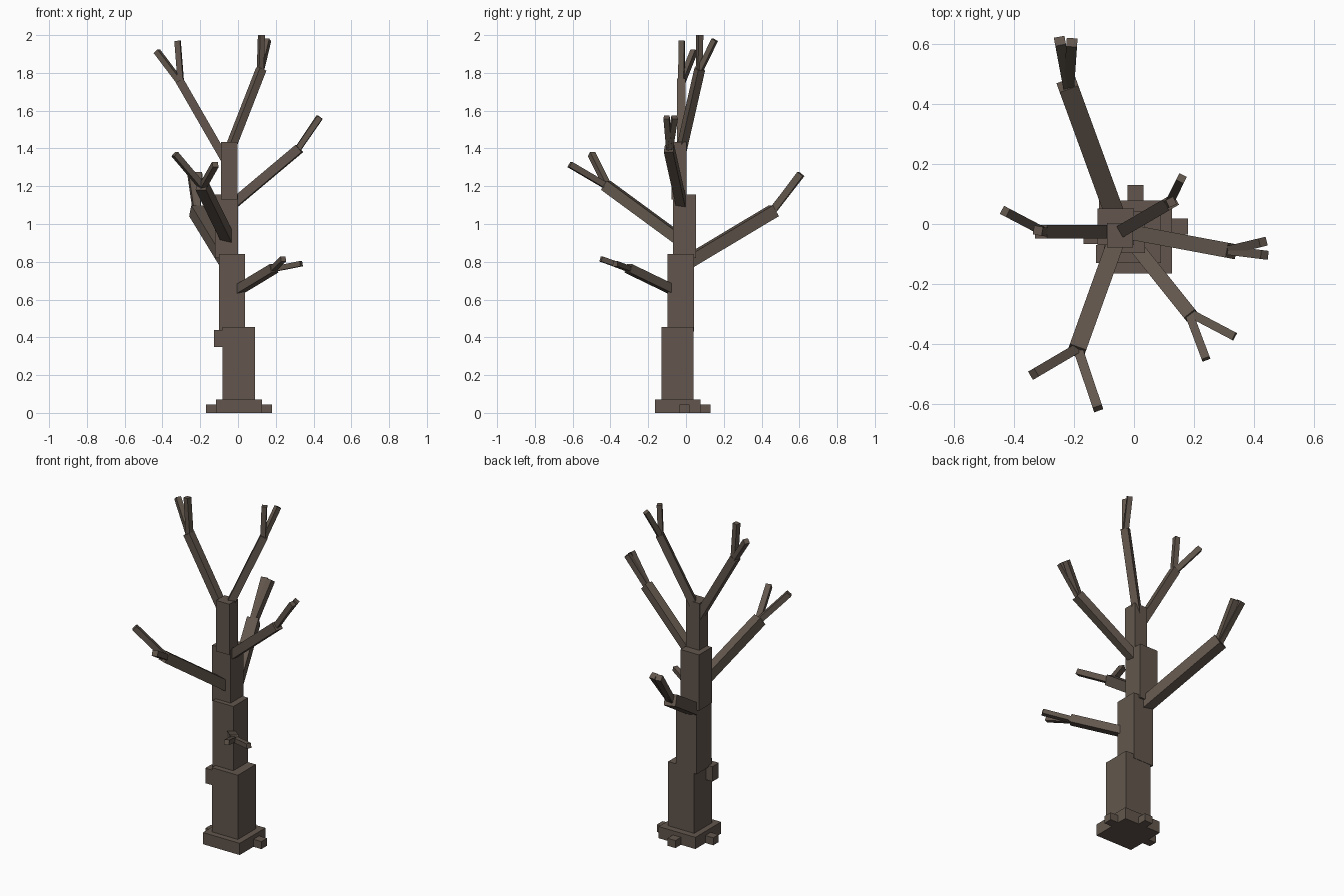
import bpy
from mathutils import Vector, Matrix

cube = bpy.data.objects.get("Cube")
if cube:
    bpy.data.objects.remove(cube, do_unlink=True)

# Single bark colour
bark = bpy.data.materials.new("bark brown")
bark.use_nodes = True
COLOR = (0.122, 0.094, 0.074, 1)
bark.diffuse_color = COLOR
shader = bark.node_tree.nodes["Principled BSDF"]
shader.inputs["Base Color"].default_value = COLOR
shader.inputs["Roughness"].default_value = 0.9


def add_block(name, matrix):
    """Unit cube placed by a matrix that is baked into the mesh."""
    bpy.ops.mesh.primitive_cube_add(size=1)
    ob = bpy.context.object
    ob.name = name
    ob.data.transform(matrix)
    ob.data.materials.append(bark)
    return ob


def box(name, x, y, z):
    """Axis-aligned block from (min, max) ranges."""
    mid = Vector([(a + b) / 2 for a, b in (x, y, z)])
    size = [b - a for a, b in (x, y, z)]
    return add_block(name, Matrix.Translation(mid) @ Matrix.Diagonal((*size, 1)))


def beam(name, start, end, width):
    """Square beam between two points with its side edges kept level."""
    a, b = Vector(start), Vector(end)
    along = (b - a).normalized()
    side = along.cross(Vector((0, 0, 1)))
    side = side.normalized() if side.length > 0.02 else Vector((0, 1, 0))
    up = side.cross(along)
    rot = Matrix((side, along, up)).transposed().to_4x4()
    scale = Matrix.Diagonal((width, (b - a).length, width, 1))
    return add_block(name, Matrix.Translation((a + b) / 2) @ rot @ scale)


# Base and stacked, slightly offset trunk sections
box("trunk_base", (-0.117, 0.127), (-0.165, 0.078), (0, 0.07))
box("trunk_lower", (-0.082, 0.09), (-0.13, 0.04), (0.05, 0.455))
box("trunk_middle", (-0.1, 0.037), (-0.097, 0.042), (0.43, 0.84))
box("trunk_upper", (-0.122, 0.0), (-0.07, 0.052), (0.82, 1.155))
box("trunk_top", (-0.09, -0.003), (-0.078, 0.003), (1.13, 1.435))

# Roots and the knot on the lower trunk
box("left_root", (0.1, 0.18), (-0.035, 0.018), (0, 0.045))
box("right_root", (-0.169, -0.1), (-0.067, -0.017), (0, 0.045))
box("back_root", (-0.021, 0.032), (0.05, 0.13), (0, 0.045))
box("knot", (-0.126, -0.07), (-0.13, -0.07), (0.35, 0.44))

# Branches: name, start, end, width, twig width, twig tips
BRANCHES = [
    ("top_right", (-0.045, -0.025, 1.30), (-0.31, -0.025, 1.76), 0.045, 0.03,
     [(-0.43, 0.042, 1.915), (-0.32, -0.022, 1.97)]),
    ("top_left", (-0.045, -0.025, 1.39), (0.123, 0.073, 1.82), 0.042, 0.028,
     [(0.124, 0.073, 2.0), (0.158, 0.152, 1.975)]),
    ("upper_left", (-0.05, -0.02, 1.085), (0.325, -0.09, 1.40), 0.05, 0.03,
     [(0.43, -0.06, 1.565), (0.435, -0.103, 1.565)]),
    ("back", (-0.045, -0.02, 0.78), (-0.222, 0.465, 1.07), 0.066, 0.036,
     [(-0.247, 0.61, 1.265), (-0.207, 0.605, 1.265)]),
    ("front_right", (-0.05, -0.03, 0.915), (-0.192, -0.425, 1.205), 0.058, 0.032,
     [(-0.335, -0.5, 1.37), (-0.12, -0.615, 1.315)]),
    ("low_front", (-0.03, -0.03, 0.632), (0.19, -0.305, 0.765), 0.047, 0.028,
     [(0.335, -0.375, 0.79), (0.24, -0.45, 0.815)]),
]
for name, start, end, width, twig_width, tips in BRANCHES:
    beam(name + "_branch", start, end, width)
    # Twigs start just inside the branch end
    root = Vector(end) - (Vector(end) - Vector(start)).normalized() * 0.015
    for i, tip in enumerate(tips, 1):
        beam(f"{name}_twig_{i}", root, tip, twig_width)
